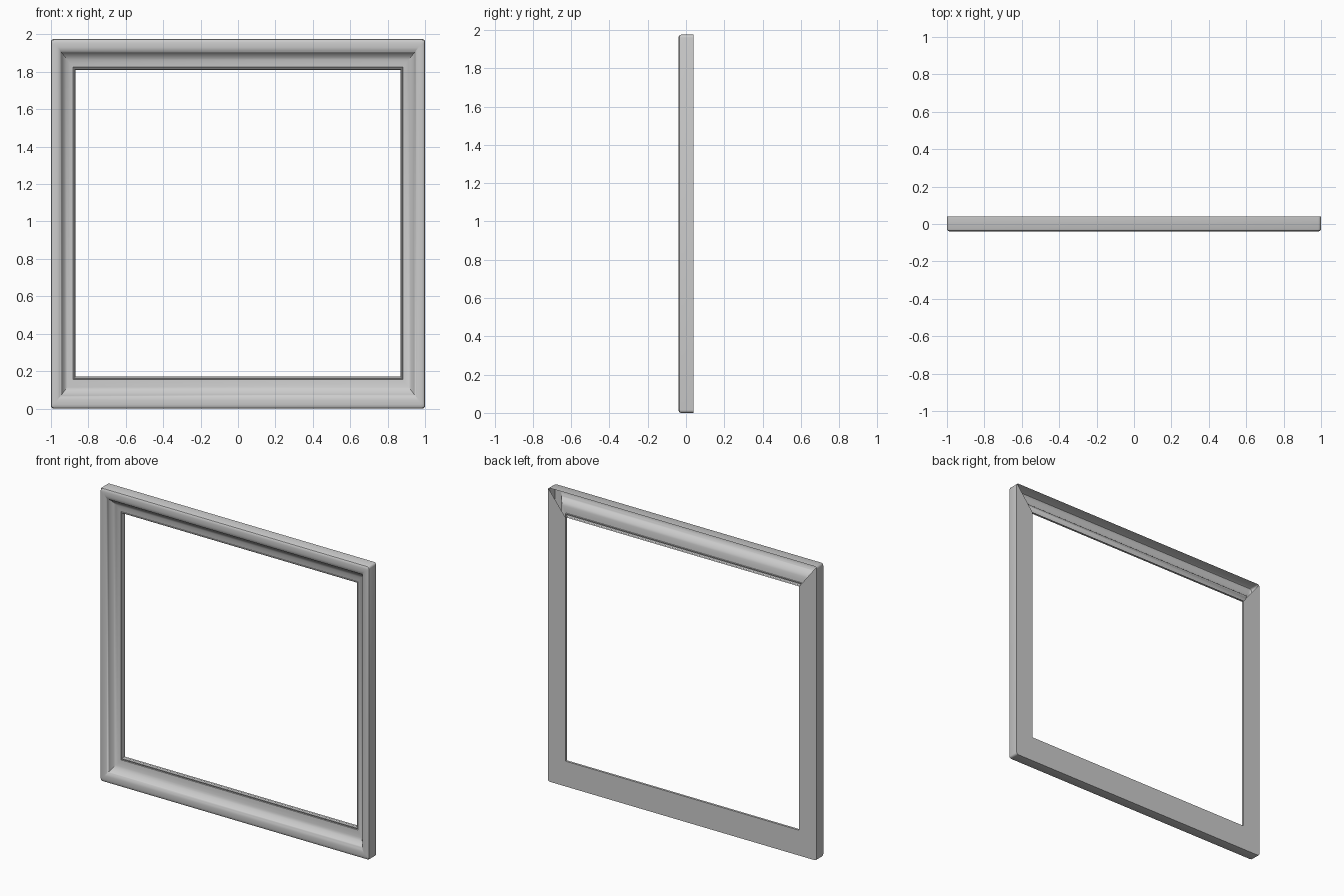
import bpy, bmesh, math

if "Cube" in bpy.data.objects:
    bpy.data.objects.remove(bpy.data.objects["Cube"])

# Moulding profile: (fraction from outer edge to opening, depth y)
profile = [(0, .04), (0, -.027), (.02, -.034), (.06, -.038), (.12, -.04),
           (.27, -.04), (.36, -.037), (.41, -.031), (.44, -.022),
           (.49, -.012), (.57, -.002), (.67, .006), (.78, .011), (.91, .014),
           (.915, .021), (.94, .018), (.965, .018), (.985, .021),
           (1, .025), (1, .04)]
SIDE, TOP, BOTTOM, HEIGHT = .13, .165, .17, 1.975
ARC = 4  # segments per rounded corner (even)


def ring(bm, t, y):
    """One rectangular loop of the sweep, softly rounded near the outside."""
    x = 1 - SIDE * t
    lo, hi = BOTTOM * t, HEIGHT - TOP * t
    r = max(0, .015 * (1 - t / .4))
    verts = []
    for i, (cx, cz) in enumerate([(x - r, hi - r), (-x + r, hi - r),
                                  (-x + r, lo + r), (x - r, lo + r)]):
        for k in range(ARC + 1):
            a = math.pi / 2 * (i + k / ARC)
            verts.append(bm.verts.new((cx + r * math.cos(a), y, cz + r * math.sin(a))))
    return verts


bm = bmesh.new()
rings = [ring(bm, t, y) for t, y in profile]
n = len(rings[0])

# Swept walls and front moulding
for a, b in zip(rings, rings[1:]):
    for j in range(n):
        k = (j + 1) % n
        bm.faces.new((a[j], a[k], b[k], b[j]))

# Flat back on the sides and bottom; the top rail stays open behind
a, b = rings[-1], rings[0]
for j in range(n):
    if ARC // 2 <= j < ARC + 1 + ARC // 2:
        continue
    k = (j + 1) % n
    bm.faces.new((a[j], a[k], b[k], b[j]))

bmesh.ops.remove_doubles(bm, verts=bm.verts, dist=1e-5)
bmesh.ops.recalc_face_normals(bm, faces=bm.faces)
mesh = bpy.data.meshes.new("moulded_frame")
bm.to_mesh(mesh)
bm.free()
frame = bpy.data.objects.new("moulded_frame", mesh)
bpy.context.collection.objects.link(frame)
bpy.context.view_layer.objects.active = frame
frame.select_set(True)
bpy.ops.object.shade_smooth_by_angle(angle=math.radians(30))
